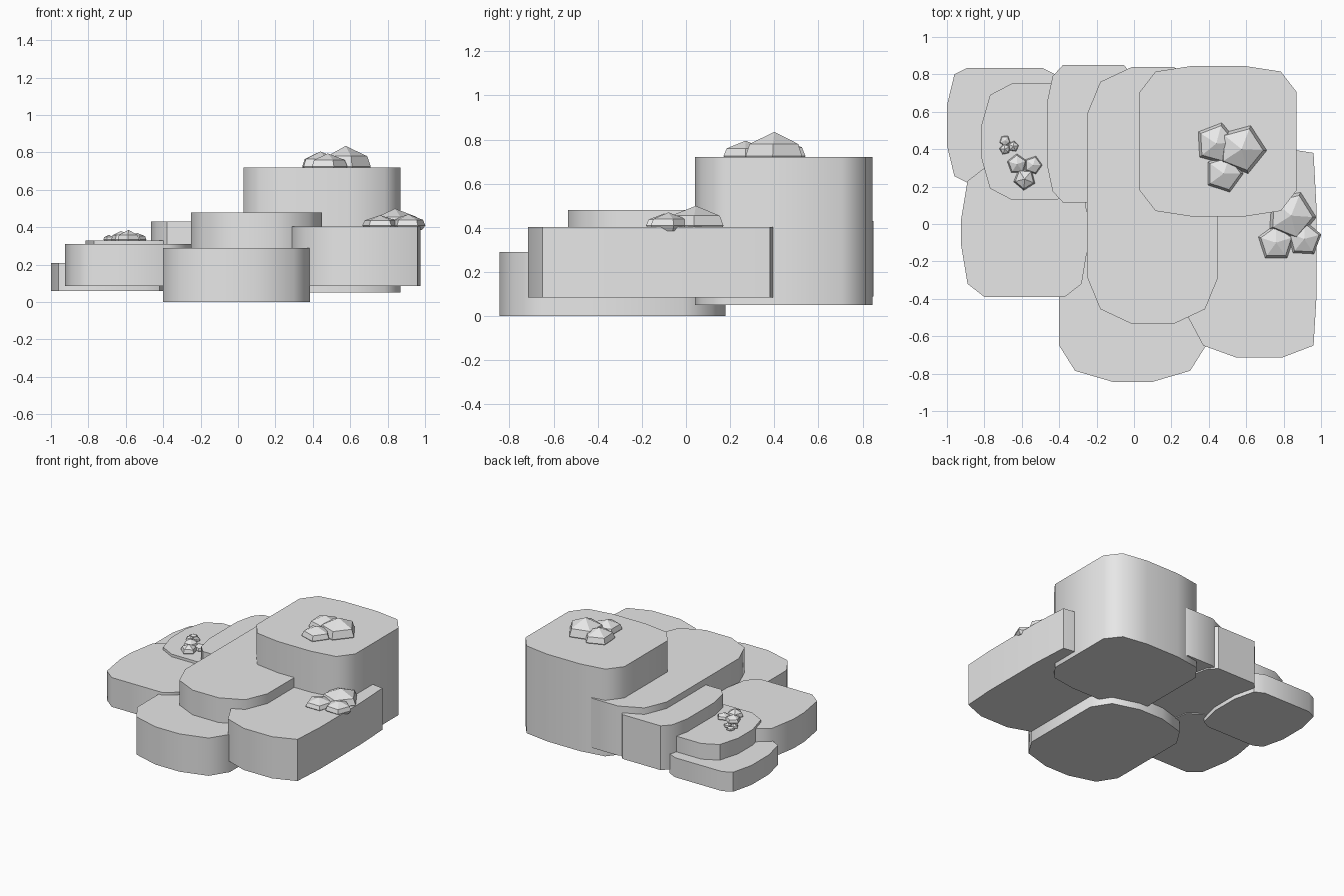
import bpy, bmesh, math

cube = bpy.data.objects.get("Cube")
if cube:
    bpy.data.objects.remove(cube, do_unlink=True)

stone = bpy.data.materials.new("stone_grey")
stone.use_nodes = True
GREY = (0.8, 0.8, 0.8, 1)
stone.diffuse_color = GREY
stone.node_tree.nodes["Principled BSDF"].inputs["Base Color"].default_value = GREY


def finish(name, bm, smooth_angle=None):
    """Turn a bmesh into a grey object."""
    bmesh.ops.recalc_face_normals(bm, faces=bm.faces)
    mesh = bpy.data.meshes.new(name)
    bm.to_mesh(mesh)
    bm.free()
    mesh.materials.append(stone)
    obj = bpy.data.objects.new(name, mesh)
    bpy.context.collection.objects.link(obj)
    if smooth_angle:
        bpy.ops.object.select_all(action="DESELECT")
        obj.select_set(True)
        bpy.context.view_layer.objects.active = obj
        bpy.ops.object.shade_smooth_by_angle(angle=math.radians(smooth_angle))


def cut_corners(x0, x1, y0, y1, a, b, c, d):
    """Rectangle whose corners are each rounded by three points."""
    right_top = [(x1, y1 - a), (x1 - b, y1 - c), (x1 - d, y1)]
    left_top = [(x0 + x1 - x, y) for x, y in reversed(right_top)]
    top = right_top + left_top
    return top + [(x0 + x1 - x, y0 + y1 - y) for x, y in top]


def slab(name, outline, z0, z1):
    """Flat stone: an outline pulled straight up."""
    bm = bmesh.new()
    base = bm.faces.new([bm.verts.new((x, y, z0)) for x, y in outline])
    side = bmesh.ops.extrude_face_region(bm, geom=[base], use_keep_orig=True)
    verts = [g for g in side["geom"] if isinstance(g, bmesh.types.BMVert)]
    bmesh.ops.translate(bm, verts=verts, vec=(0, 0, z1 - z0))
    finish(name, bm, 45)


def pebble(name, x, y, z, radius, height, turn):
    """Five-sided stone with tapered foot, shoulder and a pointed cap."""
    bm = bmesh.new()
    rings = []
    for scale, level in ((0.8, -0.42), (1, 0), (0.86, 0.5)):
        rings.append([bm.verts.new((
            x + radius * scale * math.cos(math.radians(turn + 72 * i)),
            y + radius * scale * math.sin(math.radians(turn + 72 * i)),
            z + height * level)) for i in range(5)])
    tip = bm.verts.new((x, y, z + height))
    bm.faces.new(rings[0])
    for i in range(5):
        j = (i + 1) % 5
        for low, high in zip(rings, rings[1:]):
            bm.faces.new((low[i], low[j], high[j], high[i]))
        bm.faces.new((rings[2][i], rings[2][j], tip))
    finish(name, bm)


# Stacked slabs
slab("back_low_slab", cut_corners(-1, -0.38, 0.22, 0.835, 0.2, 0.04, 0.035, 0.11), 0.06, 0.21)
slab("back_step_slab", cut_corners(-0.815, -0.25, 0.13, 0.75, 0.22, 0.045, 0.06, 0.16), 0.1, 0.33)
slab("side_slab", cut_corners(-0.925, -0.245, -0.39, 0.3, 0.28, 0.035, 0.07, 0.125), 0.085, 0.31)
slab("back_mid_slab", cut_corners(-0.465, 0.03, 0.115, 0.85, 0.2, 0.03, 0.06, 0.085), 0.09, 0.43)
slab("centre_slab", cut_corners(-0.25, 0.45, -0.535, 0.84, 0.25, 0.07, 0.08, 0.24), 0.1, 0.48)
slab("tall_block", cut_corners(0.03, 0.87, 0.04, 0.845, 0.14, 0.085, 0.03, 0.28), 0.05, 0.72)
slab("front_slab", cut_corners(-0.4, 0.385, -0.845, 0.18, 0.195, 0.085, 0.06, 0.29), 0, 0.29)
slab("long_side_slab", [
    (0.29, -0.5), (0.37, -0.65), (0.55, -0.715), (0.79, -0.715),
    (0.96, -0.65), (0.975, -0.4), (0.975, 0.1), (0.96, 0.38),
    (0.8, 0.405), (0.55, 0.405), (0.37, 0.36), (0.29, 0.2)], 0.085, 0.405)

# Pebble clusters: x, y, radius, height, turn
clusters = {
    "tall_block_pebble": (0.725, [
        (0.575, 0.4, 0.135, 0.11, -3), (0.44, 0.43, 0.115, 0.08, 75), (0.48, 0.27, 0.105, 0.07, 0)]),
    "side_slab_pebble": (0.41, [
        (0.84, 0.045, 0.135, 0.09, 68), (0.76, -0.1, 0.1, 0.055, 18), (0.91, -0.08, 0.095, 0.06, 15)]),
    "step_pebble": (0.335, [
        (-0.585, 0.24, 0.06, 0.05, 50), (-0.625, 0.32, 0.055, 0.045, 20), (-0.54, 0.315, 0.05, 0.035, 0)]),
    "small_pebble": (0.335, [
        (-0.69, 0.4, 0.03, 0.025, 30), (-0.645, 0.415, 0.03, 0.025, 10), (-0.69, 0.445, 0.03, 0.02, 55)]),
}
for label, (z, stones) in clusters.items():
    for n, (x, y, radius, height, turn) in enumerate(stones, 1):
        pebble(f"{label}_{n}", x, y, z, radius, height, turn)
